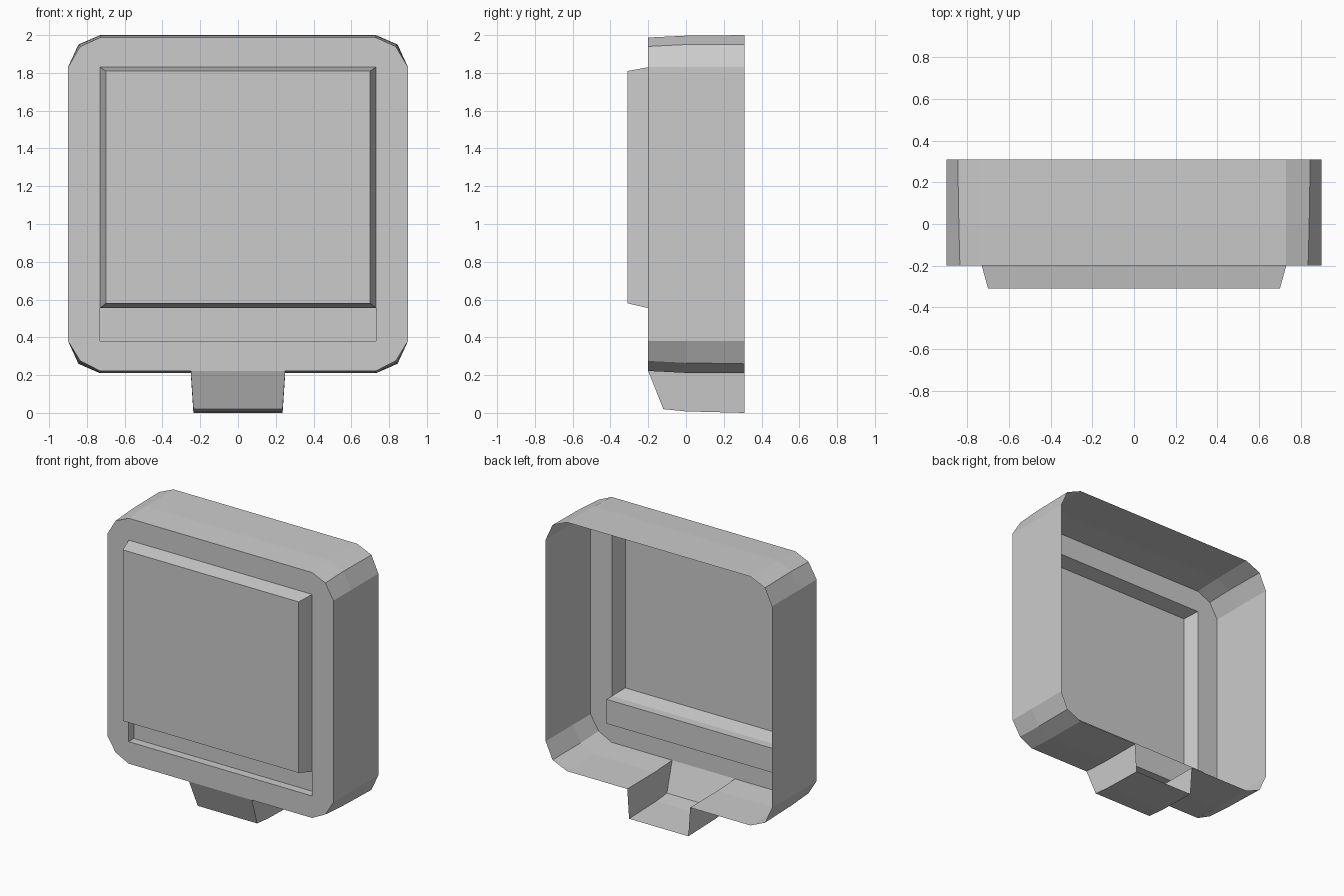
import bpy, bmesh
from mathutils import Vector

cube = bpy.data.objects.get("Cube")
if cube:
    bpy.data.objects.remove(cube, do_unlink=True)

grey = bpy.data.materials.new("plain grey")
grey.use_nodes = True
grey.diffuse_color = (0.6, 0.6, 0.6, 1)
grey.node_tree.nodes["Principled BSDF"].inputs["Base Color"].default_value = (0.6, 0.6, 0.6, 1)

FRONT, BACK, TIP = -0.2, 0.31, -0.31     # depth of frame, open rear, raised panel
HX, LOW, HIGH = 0.73, 0.38, 1.83         # opening in the front frame
SILL = 0.555                             # lower edge of the raised panel
TAB = 0.25                               # half width of the tab at its top


def sheet(name, polygons):
    """Join polygons into one open surface whose normals face outwards."""
    bm = bmesh.new()
    for poly in polygons:
        bm.faces.new([bm.verts.new(p) for p in poly])
    bmesh.ops.remove_doubles(bm, verts=bm.verts, dist=0.0005)
    bmesh.ops.recalc_face_normals(bm, faces=bm.faces)
    inside = Vector((0, BACK, 1.1))
    if sum(f.normal.dot(f.calc_center_median() - inside) * f.calc_area() for f in bm.faces) < 0:
        bmesh.ops.reverse_faces(bm, faces=bm.faces)
    mesh = bpy.data.meshes.new(name)
    bm.to_mesh(mesh)
    bm.free()
    mesh.materials.append(grey)
    obj = bpy.data.objects.new(name, mesh)
    bpy.context.collection.objects.link(obj)
    return obj


def rect(hx, z0, z1, y):
    return [(-hx, y, z0), (hx, y, z0), (hx, y, z1), (-hx, y, z1)]


def bridge(a, b, closed=True):
    """Quads between two matching point rows."""
    n = len(a)
    return [[a[i], a[(i + 1) % n], b[(i + 1) % n], b[i]] for i in range(n if closed else n - 1)]


def outline(y, mid_x, mid_high, mid_low, top, bottom):
    """Rounded outline, starting and ending at the gap for the tab."""
    half = [(TAB, bottom), (HX, bottom), (mid_x, mid_low), (0.9, LOW),
            (0.9, HIGH), (mid_x, mid_high), (HX, top)]
    return [(x, y, z) for x, z in half] + [(-x, y, z) for x, z in reversed(half)]


# Outer shell with slightly drafted front edge, open at the rear
rings = [outline(FRONT, 0.835, 1.94, 0.275, 1.987, 0.222),
         outline(0, 0.84, 1.95, 0.265, 1.997, 0.212),
         outline(BACK, 0.845, 1.95, 0.26, 2.0, 0.21)]
faces = []
for a, b in zip(rings, rings[1:]):
    faces += bridge(a, b, closed=False)

# Front frame around the opening
f = rings[0]
hole = rect(HX, LOW, HIGH, FRONT)
faces += [[hole[0], hole[1], f[1], f[0], f[-1], f[-2]],
          [hole[1], f[3], f[4], hole[2]],
          [hole[2], f[6], f[7], hole[3]],
          [hole[3], f[9], f[10], hole[0]],
          [hole[1], *f[1:4]], [hole[2], *f[4:7]],
          [hole[3], *f[7:10]], [hole[0], *f[10:13]]]
sheet("case_shell", faces)

# Raised front panel with sloping sides
tip = rect(0.7, 0.58, 1.81, TIP)
sheet("raised_panel", bridge(rect(HX, SILL, HIGH, FRONT), tip) + [tip])

# Shallow recess under the panel
floor = rect(HX, LOW, SILL, -0.14)
sheet("lower_recess", bridge(rect(HX, LOW, SILL, FRONT), floor) + [floor])

# Hollow tab under the case, open above and behind
profile = [(FRONT, 0.222), (-0.12, 0.02), (0, 0.008), (BACK, 0)]
side = [(TAB if i == 0 else 0.236, y, z) for i, (y, z) in enumerate(profile)]
mirror = [(-x, y, z) for x, y, z in side]
faces = bridge(side, mirror, closed=False)
for s, row in ((1, side), (-1, mirror)):
    top = [(s * TAB, 0, 0.212), (s * TAB, BACK, 0.21)]
    faces += [[row[0], row[1], row[2], top[0]], [top[0], row[2], row[3], top[1]]]
sheet("bottom_tab", faces)
